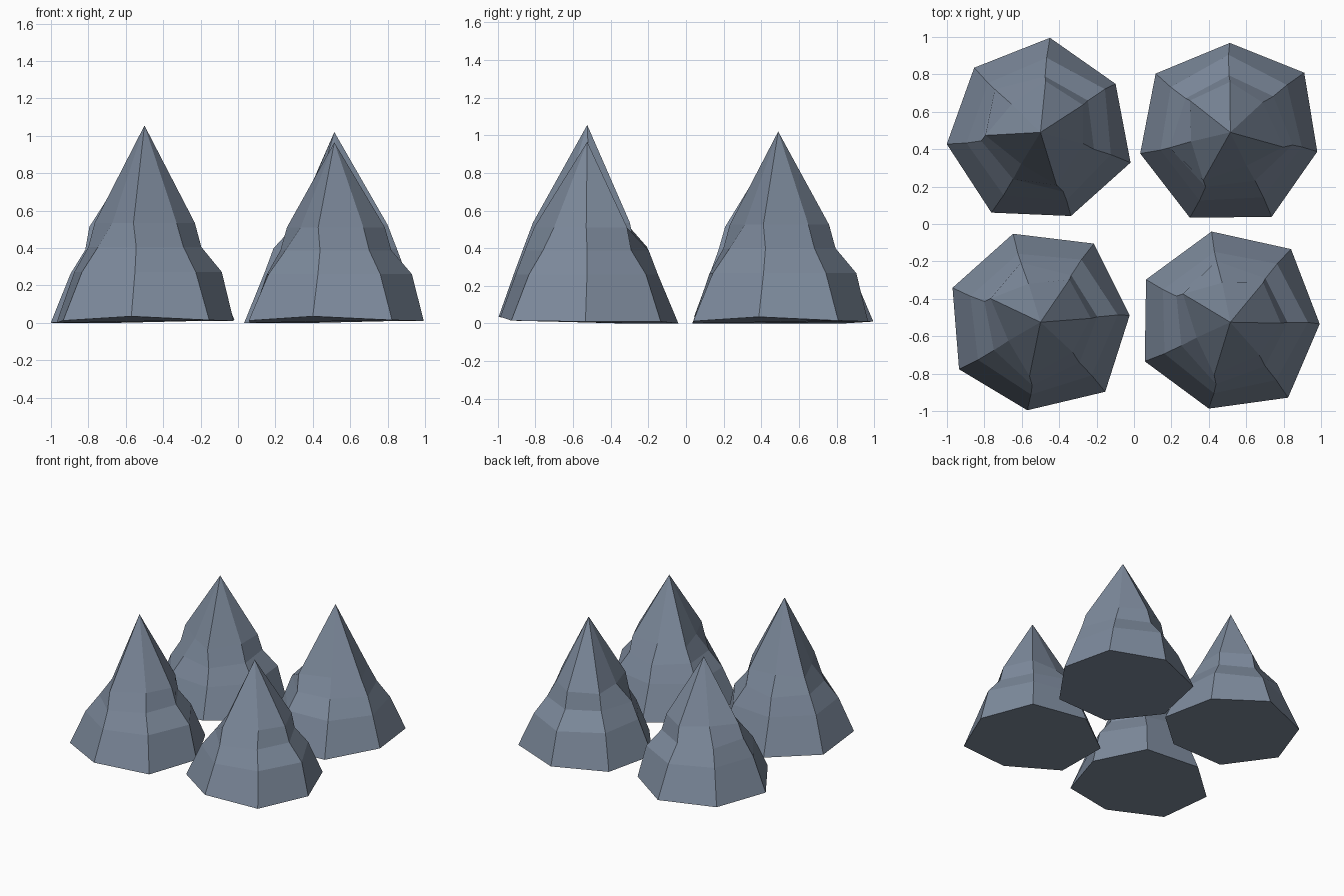
import bpy, math

if "Cube" in bpy.data.objects:
    bpy.data.objects.remove(bpy.data.objects["Cube"])

# Seven ridges per cone: base radius, base height, radii of the three rings, top ring twist
RIDGES = [
    (.476, .035, .39, .34, .295, -3),
    (.508, .015, .395, .30, .235, 4),
    (.478, .01, .415, .305, .27, 0),
    (.508, .01, .40, .30, .275, 0),
    (.495, 0, .385, .335, .215, 0),
    (.505, 0, .40, .32, .295, -4),
    (.503, .012, .39, .29, .198, 0),
]
RING_Z = (.265, .395, .52)

slate = bpy.data.materials.new("slate")
slate.diffuse_color = (.21, .26, .34, 1)
slate.use_nodes = True
slate.node_tree.nodes["Principled BSDF"].inputs["Base Color"].default_value = slate.diffuse_color


def make_cone(name, x, y, height, turn):
    n = len(RIDGES)
    verts = []
    for level in range(4):
        for i, ridge in enumerate(RIDGES):
            twist = (0, 1, 1, ridge[5])[level]
            a = math.radians(turn + twist + 360 * i / n)
            r = ridge[0] if level == 0 else ridge[level + 1]
            z = ridge[1] if level == 0 else RING_Z[level - 1] * (.5 + .5 * height)
            verts.append((x + r * math.cos(a), y + r * math.sin(a), z))
    verts.append((x, y, height))
    faces = [tuple(reversed(range(n)))]
    for level in range(3):
        for i in range(n):
            j = (i + 1) % n
            a, b = level * n, (level + 1) * n
            faces.append((a + i, a + j, b + j, b + i))
    faces += [(3 * n + i, 3 * n + (i + 1) % n, 4 * n) for i in range(n)]
    mesh = bpy.data.meshes.new(name)
    mesh.from_pydata(verts, [], faces)
    mesh.update()
    mesh.materials.append(slate)
    bpy.context.collection.objects.link(bpy.data.objects.new(name, mesh))


# The same faceted spike, turned and stretched four times
make_cone("back_left_spike", -.50, .49, .975, -70)
make_cone("back_right_spike", .515, .49, 1.02, -12.5)
make_cone("front_left_spike", -.50, -.525, 1.055, -98.5)
make_cone("front_right_spike", .515, -.525, .965, -104)
